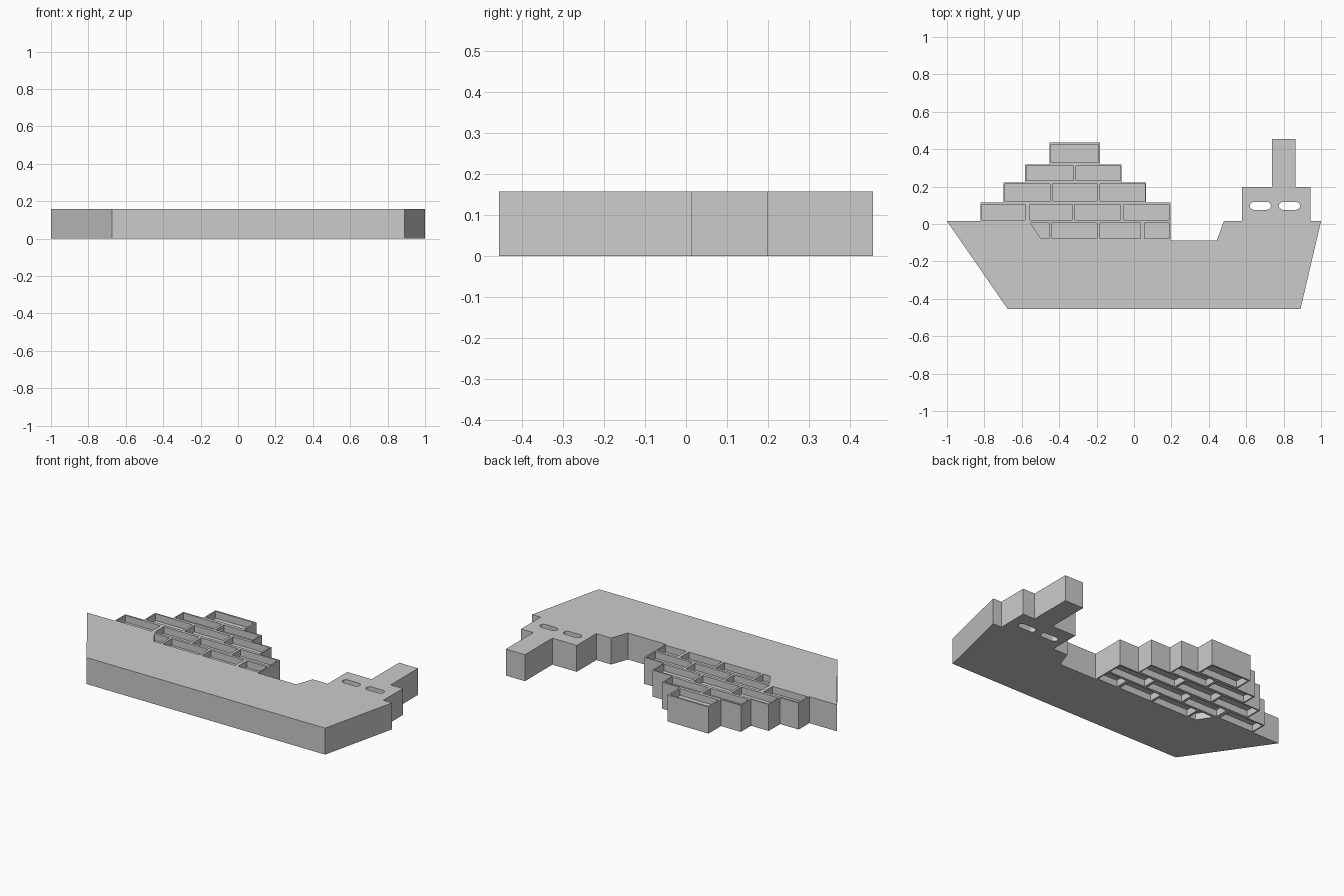
import bpy, bmesh, math

if "Cube" in bpy.data.objects:
    bpy.data.objects.remove(bpy.data.objects["Cube"])

T = 0.157      # plate thickness
DEPTH = 0.04   # pocket depth on each face


def add_prism(bm, pts, z0, z1):
    low = [bm.verts.new((x, y, z0)) for x, y in pts]
    face = bm.faces.new(low)
    ext = bmesh.ops.extrude_face_region(bm, geom=[face])
    for v in ext["geom"]:
        if isinstance(v, bmesh.types.BMVert):
            v.co.z = z1


def make_object(name, bm):
    bmesh.ops.recalc_face_normals(bm, faces=bm.faces[:])
    mesh = bpy.data.meshes.new(name)
    bm.to_mesh(mesh)
    bm.free()
    ob = bpy.data.objects.new(name, mesh)
    bpy.context.collection.objects.link(ob)
    return ob


def rect(x0, x1, y0, y1):
    return [(x0, y0), (x1, y0), (x1, y1), (x0, y1)]


def slot(x0, x1, y0, y1, n=8):
    r, cy = (y1 - y0) / 2, (y0 + y1) / 2
    pts = []
    for cx, start in ((x1 - r, -90), (x0 + r, 90)):
        for i in range(n + 1):
            a = math.radians(start + 180 * i / n)
            pts.append((cx + r * math.cos(a), cy + r * math.sin(a)))
    return pts


# Ship silhouette: hull, bridge with funnel, stepped container stack
outline = [
    (-1, 0.015), (-0.675, -0.455), (0.89, -0.455), (1, 0.015),
    (0.943, 0.015), (0.943, 0.198), (0.863, 0.198), (0.863, 0.455),
    (0.738, 0.455), (0.738, 0.198), (0.578, 0.198), (0.578, 0.015),
    (0.48, 0.015), (0.443, -0.088), (0.195, -0.088), (0.195, 0.115),
    (0.065, 0.115), (0.065, 0.222), (-0.066, 0.222), (-0.066, 0.318),
    (-0.182, 0.318), (-0.182, 0.435), (-0.452, 0.435), (-0.452, 0.318),
    (-0.582, 0.318), (-0.582, 0.222), (-0.698, 0.222), (-0.698, 0.115),
    (-0.82, 0.115), (-0.82, 0.015)]
bm = bmesh.new()
add_prism(bm, outline, 0, T)
ship = make_object("cargo_ship", bm)

# Container pockets: (y low, y high, [x ranges])
rows = [
    (0.329, 0.424, [(-0.443, -0.192)]),
    (0.232, 0.309, [(-0.574, -0.324), (-0.309, -0.073)]),
    (0.123, 0.214, [(-0.69, -0.45), (-0.436, -0.197), (-0.182, 0.059)]),
    (0.021, 0.105, [(-0.812, -0.583), (-0.56, -0.33), (-0.315, -0.073), (-0.057, 0.187)]),
    (-0.078, 0.005, [(-0.438, -0.197), (-0.182, 0.035), (0.055, 0.188)])]
pockets = [rect(a, b, y0, y1) for y0, y1, xs in rows for a, b in xs]
pockets.append([(-0.552, 0.005), (-0.497, -0.078), (-0.452, -0.078), (-0.452, 0.005)])

bm = bmesh.new()
for p in pockets:
    add_prism(bm, p, T - DEPTH, T + 0.1)
    add_prism(bm, p, -0.1, DEPTH)
# Bridge windows, cut right through
for x0, x1 in ((0.62, 0.732), (0.775, 0.888)):
    add_prism(bm, slot(x0, x1, 0.076, 0.118), -0.1, T + 0.1)
cutter = make_object("pocket_cutter", bm)
cutter.hide_render = True

# Cut, bake the result and drop the cutter
mod = ship.modifiers.new("pockets", "BOOLEAN")
mod.operation = "DIFFERENCE"
mod.solver = "EXACT"
mod.object = cutter
bpy.context.view_layer.objects.active = ship
bpy.ops.object.modifier_apply(modifier=mod.name)
bpy.data.objects.remove(cutter)
